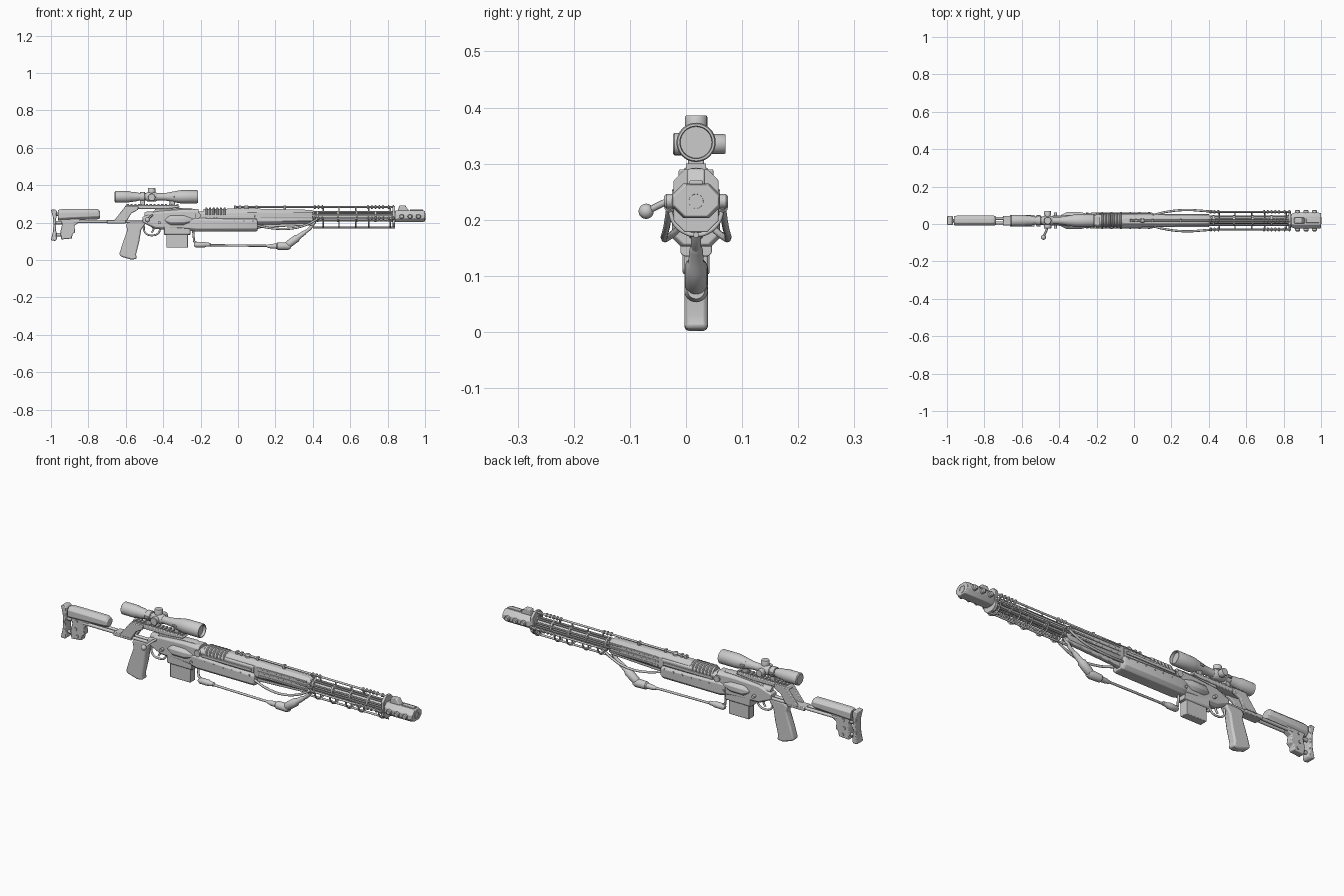
import bpy, bmesh, math
from mathutils import Vector, Matrix

C = 0.018    # gun centre line in y
BZ = 0.233   # barrel height


def finish(name, bm, bevel=0.0, smooth=True):
    bmesh.ops.recalc_face_normals(bm, faces=bm.faces)
    me = bpy.data.meshes.new(name)
    bm.to_mesh(me)
    bm.free()
    ob = bpy.data.objects.new(name, me)
    bpy.context.collection.objects.link(ob)
    if bevel:
        m = ob.modifiers.new("bevel", 'BEVEL')
        m.width, m.segments, m.limit_method = bevel, 2, 'ANGLE'
    if smooth:
        bpy.ops.object.select_all(action='DESELECT')
        ob.select_set(True)
        bpy.context.view_layer.objects.active = ob
        bpy.ops.object.shade_smooth_by_angle(angle=math.radians(35))
    return ob


def profile(name, pts, w, y=C, bevel=0.004):
    """Side profile in (x, z), extruded to half width w."""
    bm = bmesh.new()
    f = bm.faces.new([bm.verts.new((x, y - w, z)) for x, z in pts])
    r = bmesh.ops.extrude_face_region(bm, geom=[f])
    bmesh.ops.translate(bm, vec=(0, 2 * w, 0), verts=[v for v in r['geom'] if isinstance(v, bmesh.types.BMVert)])
    return finish(name, bm, bevel)


def box(name, x0, x1, z0, z1, w, y=C, bevel=0.003):
    return profile(name, [(x0, z0), (x1, z0), (x1, z1), (x0, z1)], w, y, bevel)


def loft(name, sections, bevel=0.002):
    """Chamfered octagon sections along x: (x, half width, z0, z1, chamfer)."""
    bm, rings = bmesh.new(), []
    for x, w, a, b, c in sections:
        rings.append([bm.verts.new((x, C + y, z)) for y, z in (
            (-w + c, a), (w - c, a), (w, a + c), (w, b - c), (w - c, b), (-w + c, b), (-w, b - c), (-w, a + c))])
    for p, q in zip(rings, rings[1:]):
        for i in range(8):
            bm.faces.new((p[i], p[(i + 1) % 8], q[(i + 1) % 8], q[i]))
    bm.faces.new(rings[0])
    bm.faces.new(rings[-1])
    return finish(name, bm, bevel)


def lathe(name, prof, start, axis=(1, 0, 0), n=24):
    """Revolve (distance, radius) pairs about an axis from start."""
    bm, rings = bmesh.new(), []
    rot = Vector((0, 0, 1)).rotation_difference(Vector(axis)).to_matrix()
    for d, r in prof:
        rings.append([bm.verts.new(Vector(start) + rot @ Vector((r * math.cos(t), r * math.sin(t), d)))
                      for t in (2 * math.pi * i / n for i in range(n))])
    for p, q in zip(rings, rings[1:]):
        for i in range(n):
            bm.faces.new((p[i], p[(i + 1) % n], q[(i + 1) % n], q[i]))
    bm.faces.new(rings[0])
    bm.faces.new(rings[-1])
    return finish(name, bm)


def rod(name, a, b, r, n=12):
    d = Vector(b) - Vector(a)
    return lathe(name, [(0, r), (d.length, r)], a, d.normalized(), n)


def tube(name, pts, r, curved=True, cyclic=False):
    cu = bpy.data.curves.new(name, 'CURVE')
    cu.dimensions, cu.bevel_depth, cu.bevel_resolution, cu.resolution_u = '3D', r, 2, 8
    cu.use_fill_caps = True
    s = cu.splines.new('BEZIER')
    s.bezier_points.add(len(pts) - 1)
    for p, co in zip(s.bezier_points, pts):
        p.co = co
        p.handle_left_type = p.handle_right_type = 'AUTO' if curved else 'VECTOR'
    s.use_cyclic_u = cyclic
    ob = bpy.data.objects.new(name, cu)
    bpy.context.collection.objects.link(ob)
    bpy.ops.object.select_all(action='DESELECT')
    ob.select_set(True)
    bpy.context.view_layer.objects.active = ob
    bpy.ops.object.convert(target='MESH')
    return ob


# Shoulder stock
profile("butt_pad", [(-1, .268), (-.978, .272), (-.968, .262), (-.975, .19), (-.968, .112), (-.978, .102),
                     (-1, .106), (-.99, .15), (-.987, .19), (-.99, .23)], .024)
loft("cheek_rest", [(-.962, .025, .21, .268, .014), (-.94, .027, .21, .272, .016), (-.75, .027, .218, .272, .016),
                    (-.738, .022, .222, .262, .014)])
profile("stock_body", [(-.955, .23), (-.84, .23), (-.85, .2), (-.875, .185), (-.87, .15), (-.885, .138), (-.888, .115),
                       (-.945, .11), (-.95, .15), (-.94, .19)], .017)
for z in (.135, .2, .245):
    rod("pad_post", (-.98, C, z), (-.93, C, z), .009)
for x, z in ((-.92, .165), (-.915, .205), (-.91, .13)):
    rod("stock_screw", (x, C - .021, z), (x, C + .021, z), .008)
for s in (-1, 1):
    rod("stock_rod", (-.88, C + s * .012, .206), (-.5, C + s * .012, .206), .008)
box("stock_rod_clamp", -.7, -.6, .195, .214, .026)

# Scope bridge and rail
for s in (-1, 1):
    profile("bridge_arm", [(-.665, .208), (-.6, .29), (-.53, .29), (-.535, .268), (-.57, .25), (-.595, .208)],
            .008, C + s * .023, .003)
profile("bridge_top", [(-.61, .277), (-.6, .293), (-.32, .293), (-.31, .28), (-.4, .272), (-.56, .272)], .022)
for i in range(14):
    x = -.595 + i * .0205
    box("rail_tooth", x, x + .011, .29, .3, .018, bevel=0)

# Scope
lathe("scope_body", [(0, .026), (.004, .031), (.075, .031), (.085, .027), (.11, .026), (.135, .019), (.255, .019),
                     (.275, .021), (.34, .033), (.352, .035), (.44, .035), (.444, .033), (.444, .029), (.43, .028)],
      (-.659, C, .338), n=32)
lathe("scope_saddle", [(0, .02), (.008, .025), (.052, .025), (.06, .02)], (-.492, C, .338))
knob = [(0, .015), (.024, .015), (.024, .02), (.045, .02), (.048, .018)]
lathe("elevation_knob", knob, (-.462, C, .338), (0, 0, 1))
lathe("windage_knob", [(d * 1.1, r * .9) for d, r in knob], (-.462, C, .335), (0, 1, 0))
lathe("focus_knob", [(d * .85, r) for d, r in knob], (-.462, C, .335), (0, -1, 0))
for x in (-.525, -.365):
    lathe("scope_ring", [(0, .023), (.002, .025), (.026, .025), (.028, .023)], (x, C, .338))
    box("scope_ring_foot", x, x + .028, .294, .325, .014)
    box("ring_clamp", x + .003, x + .025, .333, .343, .031, bevel=.002)

# Receiver
loft("receiver", [(-.51, .022, .2, .23, .006), (-.44, .026, .165, .262, .012), (-.3, .031, .162, .27, .012),
                  (-.21, .036, .155, .272, .014)])
lathe("bolt_body", [(0, .012), (.01, .018), (.12, .018)], (-.5, C, .24))
profile("receiver_top", [(-.46, .25), (-.44, .275), (-.25, .278), (-.22, .26)], .017)
loft("side_bulge", [(-.39, .03, .2, .225, .01), (-.36, .046, .188, .238, .014), (-.29, .046, .188, .238, .014),
                    (-.24, .034, .2, .23, .01)])
for s in (-1, 1):
    for x, z, r in ((-.215, .238, .016), (-.42, .2, .008), (-.25, .185, .007)):
        rod("receiver_pin", (x, C, z), (x, C + s * .043, z), r, 16)
tube("bolt_handle", [(-.455, C, .24), (-.465, -.025, .235), (-.484, -.068, .216)], .006)
lathe("bolt_knob", [(.0136 * (1 - math.cos(math.pi * i / 10)), max(.0136 * math.sin(math.pi * i / 10), .0005))
                    for i in range(11)], (-.484, -.071, .2015), (0, 0, 1), 20)

# Pistol grip
profile("grip", [(-.58, .205), (-.49, .205), (-.5, .185), (-.518, .16), (-.528, .1), (-.545, .03), (-.54, .006),
                 (-.57, .002), (-.625, .018), (-.635, .03), (-.62, .08), (-.592, .16), (-.6, .19)], .021, bevel=.012)
tube("trigger_guard", [(-.505, C, .19), (-.495, C, .145), (-.455, C, .132), (-.425, C, .145), (-.415, C, .175)], .005)
tube("trigger", [(-.462, C, .185), (-.452, C, .165), (-.462, C, .146)], .005)

# Magazine
box("magazine", -.383, -.268, .066, .2, .021)
loft("magazine_well", [(-.395, .028, .135, .2, .006), (-.255, .028, .135, .2, .006)])

# Fore-end and cooling coil
loft("fore_end", [(-.26, .036, .158, .225, .014), (-.225, .043, .152, .232, .016), (.095, .043, .152, .222, .016),
                  (.105, .038, .156, .218, .016)])
loft("fore_end_upper", [(-.225, .033, .21, .258, .012), (-.05, .036, .21, .262, .012), (.1, .035, .21, .262, .012)])
for s in (-1, 1):
    box("fore_end_strip", -.19, .09, .226, .24, .003, C + s * .038, .001)
    for i in range(6):
        rod("fore_end_rivet", (-.17 + i * .05, C, .205), (-.17 + i * .05, C + s * .045, .205), .005)
for i in range(6):
    lathe("cooling_coil", [(0, .034), (.003, .039), (.009, .039), (.012, .034)], (-.175 + i * .0195, C, .242))
lathe("coil_core", [(0, .032), (.13, .032)], (-.185, C, .242))

# Barrel shroud
loft("barrel_shroud", [(-.06, .03, .2, .275, .016), (.1, .03, .19, .276, .016), (.12, .033, .188, .274, .018),
                       (.39, .029, .196, .268, .016), (.41, .022, .205, .26, .014)])
for s in (-1, 1):
    for z in (.212, .232, .252):
        box("shroud_rib", .12, .4, z - .004, z + .004, .003, C + s * .032, .001)
profile("shroud_keel", [(.1, .2), (.1, .165), (.13, .172), (.4, .185), (.42, .205)], .012)
lathe("top_valve", [(0, .014), (.012, .014), (.02, .008)], (.045, C, .272), (0, 0, 1), 16)

# Fluted barrel
rod("barrel", (.38, C, BZ), (.86, C, BZ), .017, 20)
for i in range(8):
    t = math.pi * (i + .5) / 4
    y, z = C + .025 * math.cos(t), BZ + .025 * math.sin(t)
    rod("barrel_flute", (.39, y, z), (.85, y, z), .005, 8)
for x in (.42, .53, .63, .73, .82):
    lathe("barrel_collar", [(0, .029), (.01, .029)], (x, C, BZ), n=20)

# Gas rods and cage
rod("top_rod", (-.02, C, .283), (.84, C, .283), .005)
rod("bottom_rod", (.4, C, .173), (.84, C, .173), .005)
for s in (-1, 1):
    rod("side_rod", (.4, C + s * .047, .223), (.84, C + s * .047, .223), .005)
for y, z in ((C, .283), (C - .047, .223), (C + .047, .223)):
    for x in (.405, .425, .445, .69, .71, .73, .75, .77, .8, .825):
        lathe("rod_bead", [(0, .006), (.003, .01), (.008, .01), (.011, .006)], (x, y, z), n=12)
for x in (-.015, .01, .1, .25):
    box("top_rod_clip", x - .006, x + .006, .26, .291, .008, bevel=.002)
for x in (.455, .54, .63, .7, .815):
    tube("cage_hoop", [(x, C + .047 * math.cos(t), .223 + .05 * math.sin(t))
                       for t in (math.pi * (1 + i / 6) for i in range(7))], .004)
    rod("cage_strut", (x, C, .173), (x, C, .283), .004, 8)
loft("cage_end_plate", [(.825, .04, .178, .29, .02), (.84, .04, .178, .29, .02)])

# Side hoses
for s in (-1, 1):
    tube("side_hose", [(.1, C + s * .03, .185), (.18, C + s * .048, .17), (.28, C + s * .057, .168),
                       (.37, C + s * .052, .19), (.43, C + s * .047, .223)], .006)

# Lower feed line
tube("feed_line", [(-.24, C, .16), (-.235, C, .1), (-.2, C, .08), (.2, C, .075)], .006, False)
lathe("rear_coupling", [(0, .008), (.01, .015), (.055, .015), (.065, .011), (.085, .01), (.09, .006)], (-.235, C, .082))
lathe("front_coupling", [(0, .007), (.02, .012), (.05, .014), (.055, .019), (.11, .021), (.125, .015)], (.155, C, .074))
d = Vector((.36 - .265, 0, .15 - .08)).normalized()
lathe("angled_coupling", [(0, .016), (.01, .02), (.065, .02), (.075, .014), (.115, .012), (.125, .008)], (.262, C, .078), d)
tube("feed_riser", [(.35, C, .142), (.385, C, .17), (.41, C, .205)], .009)

# Muzzle brake
loft("muzzle_brake", [(.84, .035, .203, .263, .016), (.86, .043, .203, .265, .02), (.985, .043, .203, .265, .02),
                      (1, .04, .206, .262, .02)])
for x in (.875, .92, .965):
    for s in (-1, 1):
        lathe("brake_port", [(0, .013), (.053, .013), (.057, .009)], (x, C, BZ), (0, s, 0), 16)
profile("front_sight", [(.855, .262), (.862, .291), (.895, .291), (.915, .262)], .016)
box("brake_rib", .92, .99, .26, .27, .012, bevel=.002)
lathe("muzzle_ring", [(0, .019), (.012, .019), (.012, .013), (.004, .012)], (.99, C, BZ))
